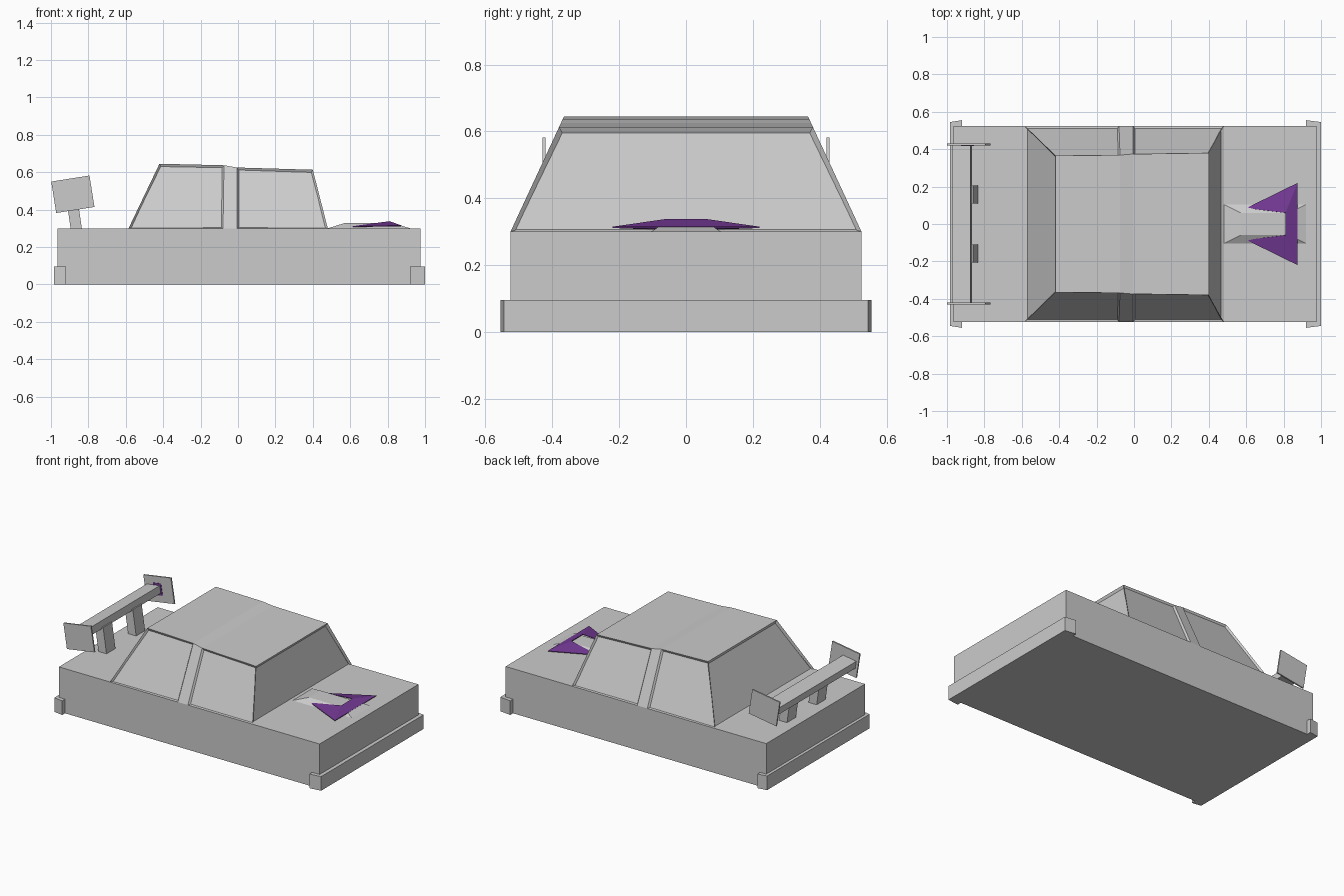
import bpy, bmesh, math
from mathutils import Vector

cube = bpy.data.objects.get("Cube")
if cube:
    bpy.data.objects.remove(cube, do_unlink=True)


def material(name, color):
    m = bpy.data.materials.new(name)
    m.use_nodes = True
    m.diffuse_color = color
    m.node_tree.nodes["Principled BSDF"].inputs["Base Color"].default_value = color
    return m


GREY = material("light_grey", (0.6, 0.6, 0.6, 1))
PURPLE = material("purple", (0.17, 0.04, 0.29, 1))


def finish(name, bm, mat):
    bmesh.ops.recalc_face_normals(bm, faces=bm.faces[:])
    me = bpy.data.meshes.new(name)
    bm.to_mesh(me)
    bm.free()
    me.materials.append(mat)
    ob = bpy.data.objects.new(name, me)
    bpy.context.collection.objects.link(ob)
    return ob


def loft(name, rings, mat):
    """Skin a closed solid through matching rings of points."""
    bm = bmesh.new()
    rows = [[bm.verts.new(p) for p in r] for r in rings]
    n = len(rows[0])
    for a, b in zip(rows, rows[1:]):
        for i in range(n):
            j = (i + 1) % n
            bm.faces.new((a[i], a[j], b[j], b[i]))
    bm.faces.new(rows[0])
    bm.faces.new(rows[-1])
    return finish(name, bm, mat)


def prism_z(name, outline, z0, z1, mat):
    return loft(name, [[(x, y, z) for x, y in outline] for z in (z0, z1)], mat)


def prism_y(name, outline, y0, y1, mat):
    return loft(name, [[(x, y, z) for x, z in outline] for y in (y0, y1)], mat)


def rect(cx, cz, w, h, tilt):
    """Rectangle in the x-z plane, turned by tilt degrees."""
    t = math.radians(tilt)
    return [(cx + u * math.cos(t) - v * math.sin(t), cz + u * math.sin(t) + v * math.cos(t))
            for u, v in ((-w / 2, -h / 2), (w / 2, -h / 2), (w / 2, h / 2), (-w / 2, h / 2))]


# Lower body
WIDE, DECK = 0.525, 0.30
prism_z("body", [(-0.965, -WIDE), (0.975, -WIDE), (0.975, WIDE), (-0.965, WIDE)], 0, DECK, GREY)

# Bumpers wrapping round the corners
for name, inner, outer in (("front_bumper", 0.92, 1.0), ("rear_bumper", -0.92, -0.985)):
    prism_z(name, [(inner, -0.555), (outer, -0.545), (outer, 0.545), (inner, 0.555)], 0, 0.095, GREY)

# Cabin: roof with a step, tapered sides, recessed windows
stations = [(-0.585, -0.42, 0.645), (-0.08, -0.075, 0.637), (-0.005, -0.005, 0.625), (0.48, 0.40, 0.613)]
rings = []
for low, high, z in stations:
    y = WIDE - (z - DECK) * 0.464
    rings.append([(low, -WIDE, DECK), (low, WIDE, DECK), (high, y, z), (high, -y, z)])
cabin = loft("cabin", rings, GREY)
bm = bmesh.new()
bm.from_mesh(cabin.data)
sides, ends = [], []
for f in bm.faces:
    c = f.calc_center_median()
    if abs(f.normal.x) > 0.6:
        ends.append(f)
    elif abs(f.normal.y) > 0.6 and abs(c.x + 0.04) > 0.05:
        sides.append(f)
bmesh.ops.inset_individual(bm, faces=ends, thickness=0.018, depth=-0.012)
bmesh.ops.inset_individual(bm, faces=sides, thickness=0.013, depth=-0.012)
bm.to_mesh(cabin.data)
bm.free()

# Bonnet scoop
loft("bonnet_scoop", [
    [(0.48, -0.105, DECK), (0.92, -0.105, DECK), (0.92, 0.105, DECK), (0.48, 0.105, DECK)],
    [(0.57, -0.06, 0.328), (0.83, -0.06, 0.328), (0.83, 0.06, 0.328), (0.57, 0.06, 0.328)]], GREY)

# Purple flared intake: two side fins and a front strip
bm = bmesh.new()
pairs = []
for s in (-1, 1):
    tip, crest, wing = [bm.verts.new(p) for p in (
        (0.60, s * 0.085, 0.31), (0.81, s * 0.06, 0.338), (0.875, s * 0.22, 0.315))]
    bm.faces.new((tip, crest, wing))
    pairs.append((crest, wing))
(c0, w0), (c1, w1) = pairs
bm.faces.new((c0, w0, w1, c1))
intake = finish("intake_flare", bm, PURPLE)
for f in intake.data.polygons:
    if f.normal.z < 0:
        f.flip()
mod = intake.modifiers.new("thickness", "SOLIDIFY")
mod.thickness = 0.004

# Rear wing: bar, posts and end plates
prism_y("wing_bar", rect(-0.92, 0.478, 0.10, 0.05, 9), -0.42, 0.42, GREY)
for side, s in (("left", 1), ("right", -1)):
    prism_y(side + "_wing_post", [(-0.895, DECK), (-0.835, DECK), (-0.86, 0.47), (-0.92, 0.47)],
            s * 0.11, s * 0.205, GREY)
    prism_y(side + "_end_plate", rect(-0.883, 0.482, 0.207, 0.17, 9), s * 0.42, s * 0.43, GREY)

# Small purple mark on the inner face of the left end plate
prism_y("end_plate_mark", rect(-0.89, 0.482, 0.06, 0.08, 9), 0.417, 0.421, PURPLE)
